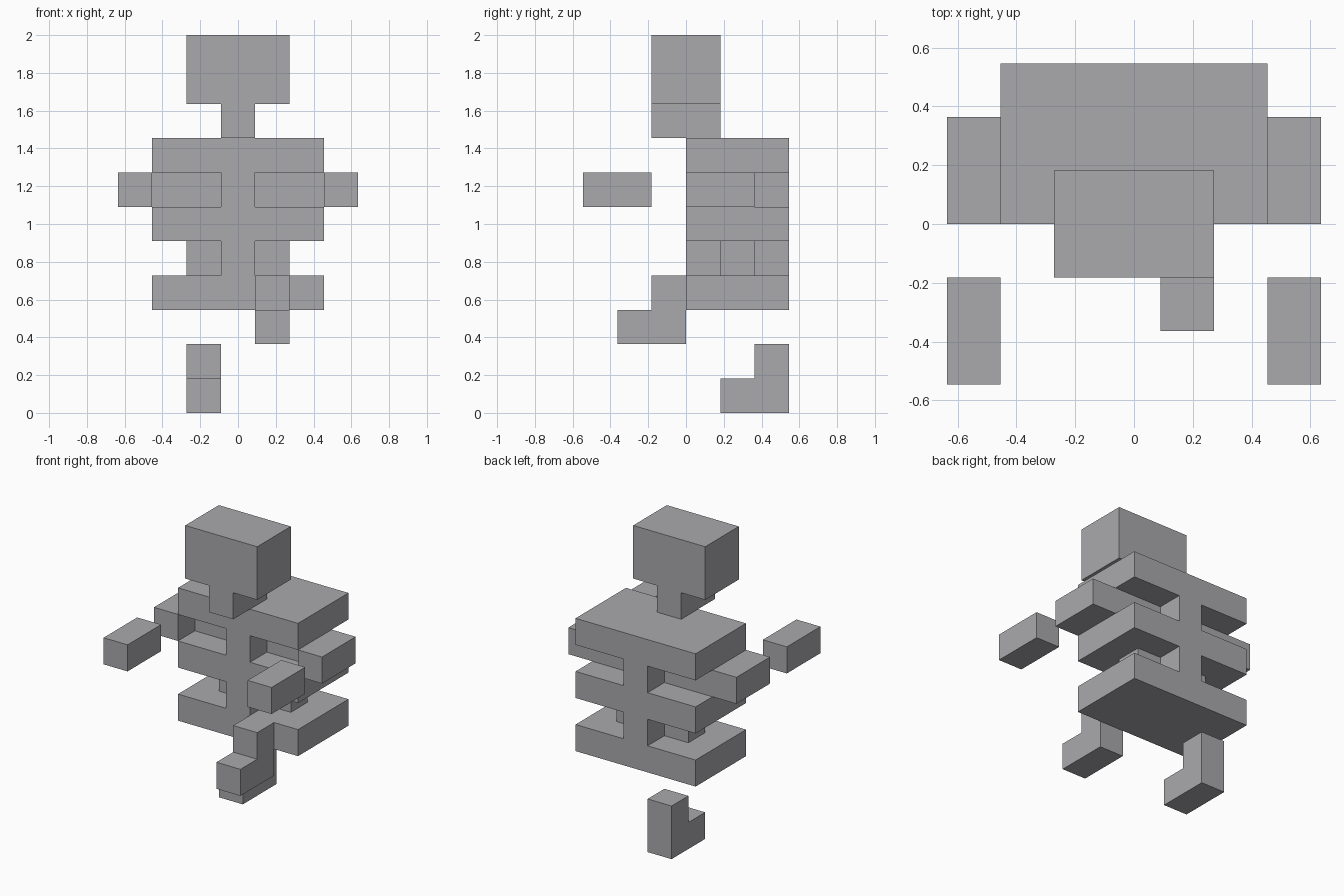
import bpy
import bmesh

cube = bpy.data.objects.get("Cube")
if cube:
    bpy.data.objects.remove(cube, do_unlink=True)

U = 2 / 11  # one block; the figure is eleven blocks tall

grey = bpy.data.materials.new("light grey")
grey.use_nodes = True
colour = (0.40, 0.40, 0.42, 1)
grey.diffuse_color = colour
grey.node_tree.nodes["Principled BSDF"].inputs["Base Color"].default_value = colour


def prism(name, profile, axis, start, end):
    """Extrude a 2D outline, in blocks, along an axis (remaining axes in x, y, z order)."""
    bm = bmesh.new()

    def point(p, d):
        co = list(p)
        co.insert("xyz".index(axis), d)
        return [c * U for c in co]

    face = bm.faces.new([bm.verts.new(point(p, start)) for p in profile])
    out = bmesh.ops.extrude_face_region(bm, geom=[face])
    shift = [(end - start) * U if a == axis else 0 for a in "xyz"]
    bmesh.ops.translate(bm, vec=shift,
                        verts=[v for v in out["geom"] if isinstance(v, bmesh.types.BMVert)])
    bmesh.ops.recalc_face_normals(bm, faces=bm.faces)
    mesh = bpy.data.meshes.new(name)
    bm.to_mesh(mesh)
    bm.free()
    mesh.materials.append(grey)
    obj = bpy.data.objects.new(name, mesh)
    bpy.context.collection.objects.link(obj)
    return obj


def rect(a0, a1, b0, b1):
    return [(a0, b0), (a1, b0), (a1, b1), (a0, b1)]


def symmetric(half):
    """Close an outline from its right half, listed bottom to top."""
    return half + [(-x, z) for x, z in reversed(half)]


# Head and neck
prism("head_and_neck", symmetric([(0.5, 8), (0.5, 9), (1.5, 9), (1.5, 11)]), "y", -1, 1)

# Pelvis, ribs and shoulders joined by the spine
torso = []
for z in (3, 5, 7):
    torso += [(2.5, z), (2.5, z + 1)]
    if z < 7:
        torso += [(0.5, z + 1), (0.5, z + 2)]
prism("ribbed_torso", symmetric(torso), "y", 0, 3)

# Arms, floating forearms and hip blocks on both sides
arm = [(0.5, 1), (2.5, 1), (2.5, 0), (3.5, 0), (3.5, 2), (0.5, 2)]
for side, s in (("left", 1), ("right", -1)):
    prism(side + "_upper_arm", [(s * x, y) for x, y in arm], "z", 6, 7)
    prism(side + "_forearm", rect(s * 2.5, s * 3.5, -3, -1), "z", 6, 7)
    prism(side + "_hip", rect(s * 0.5, s * 1.5, 1, 2), "z", 4, 5)

# Striding legs: the left is raised in front, the right trails behind
for side, x, y, z in (("left", 0.5, -2, 2), ("right", -1.5, 1, 0)):
    foot = [(y, z), (y + 2, z), (y + 2, z + 2), (y + 1, z + 2), (y + 1, z + 1), (y, z + 1)]
    prism(side + "_leg", foot, "x", x, x + 1)
